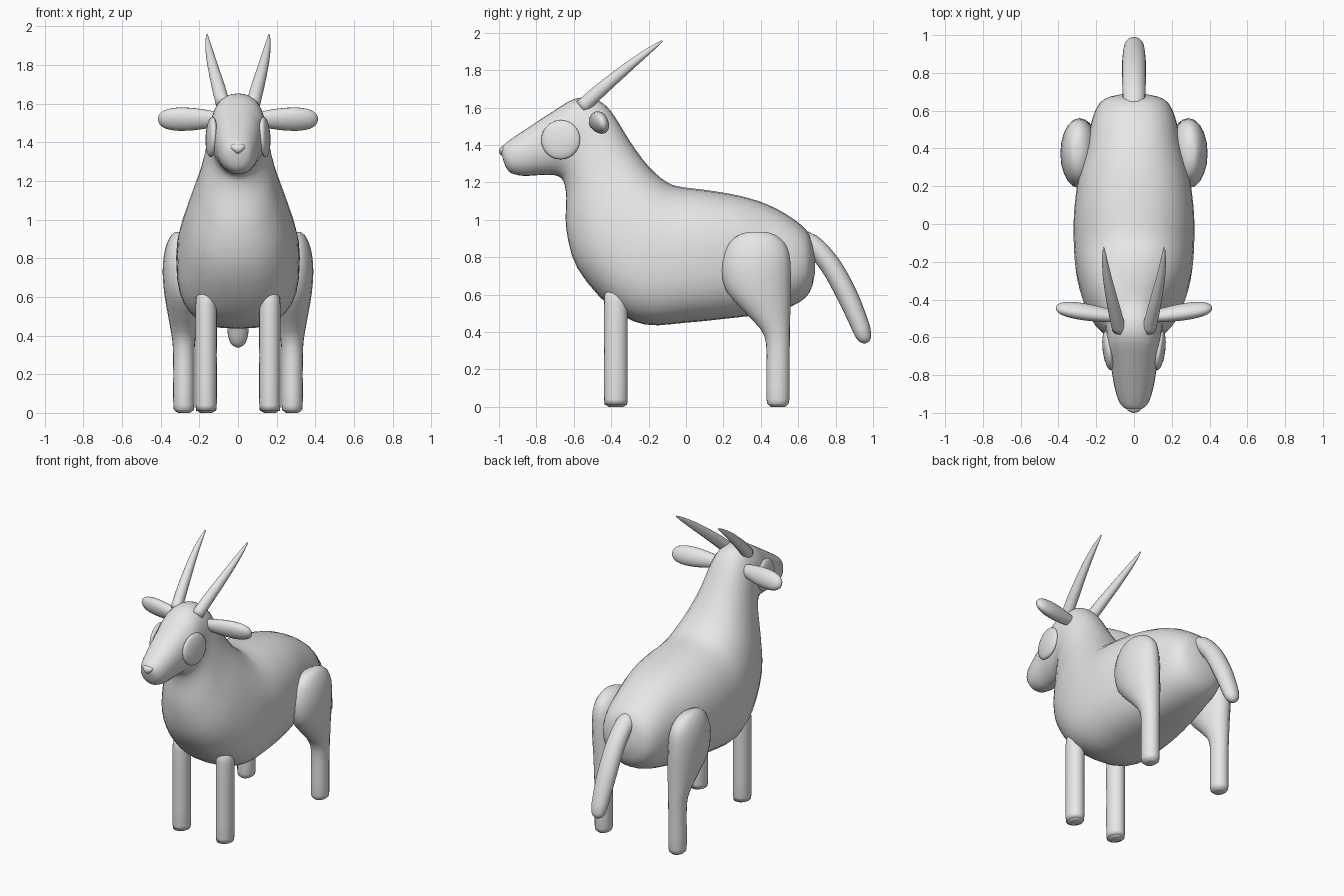
import bpy, bmesh, math
from mathutils import Vector, Matrix

if "Cube" in bpy.data.objects:
    bpy.data.objects.remove(bpy.data.objects["Cube"])

hide = bpy.data.materials.new("pale_grey_hide")
hide.diffuse_color = (0.8, 0.8, 0.8, 1)
hide.use_nodes = True
hide.node_tree.nodes["Principled BSDF"].inputs["Base Color"].default_value = hide.diffuse_color


def finish(name, bm):
    bmesh.ops.recalc_face_normals(bm, faces=bm.faces)
    mesh = bpy.data.meshes.new(name)
    bm.to_mesh(mesh)
    bm.free()
    mesh.materials.append(hide)
    for p in mesh.polygons:
        p.use_smooth = True
    ob = bpy.data.objects.new(name, mesh)
    bpy.context.collection.objects.link(ob)
    return ob


def spline(rows, steps):
    """Smooth interpolation between rows of numbers."""
    out = []
    for i in range(len(rows) - 1):
        p0, p1, p2, p3 = (rows[max(0, min(len(rows) - 1, i + k))] for k in (-1, 0, 1, 2))
        for s in range(steps):
            t = s / steps
            out.append([0.5 * (2 * b + (c - a) * t + (2 * a - 5 * b + 4 * c - d) * t * t
                               + (3 * b - a - 3 * c + d) * t ** 3)
                        for a, b, c, d in zip(p0, p1, p2, p3)])
    return out + [list(rows[-1])]


def loft(name, rings):
    bm = bmesh.new()
    loops = [[bm.verts.new(p) for p in r] for r in rings]
    n = len(loops[0])
    for a, b in zip(loops, loops[1:]):
        for i in range(n):
            j = (i + 1) % n
            bm.faces.new((a[i], a[j], b[j], b[i]))
    for end in (loops[0], loops[-1]):
        mid = bm.verts.new(sum((v.co for v in end), Vector()) / n)
        for i in range(n):
            bm.faces.new((end[i], end[(i + 1) % n], mid))
    return finish(name, bm)


def ring(center, u, v, n=20, up=2.0, down=2.0):
    """Superellipse ring; exponents differ on the u+ and u- halves."""
    pts = []
    for i in range(n):
        a = 2 * math.pi * i / n
        c, s = math.cos(a), math.sin(a)
        e = 2 / (up if c > 0 else down)
        pts.append(center + u * math.copysign(abs(c) ** e, c) + v * math.copysign(abs(s) ** e, s))
    return pts


def ball(name, loc, size, rot):
    bm = bmesh.new()
    bmesh.ops.create_uvsphere(bm, u_segments=24, v_segments=14, radius=1)
    bm.transform(Matrix.Translation(loc) @ rot @ Matrix.Diagonal((*size, 1)))
    return finish(name, bm)


# Body, neck and head: back y,z / belly y,z / half width / lower squareness
body = [
    (.69, .80, .69, .72, .05, 2.0),
    (.66, .92, .66, .61, .16, 2.1),
    (.58, 1.00, .57, .54, .215, 2.2),
    (.44, 1.08, .40, .495, .25, 2.4),
    (.28, 1.13, .20, .47, .295, 2.6),
    (.10, 1.16, .00, .45, .318, 2.7),
    (-.02, 1.175, -.22, .44, .318, 2.7),
    (-.10, 1.20, -.40, .53, .305, 2.6),
    (-.20, 1.285, -.58, .74, .26, 2.4),
    (-.30, 1.42, -.64, .95, .20, 2.2),
    (-.38, 1.55, -.64, 1.12, .165, 2.1),
    (-.44, 1.62, -.655, 1.205, .15, 2.1),
    (-.51, 1.65, -.69, 1.235, .145, 2.1),
    (-.60, 1.645, -.745, 1.24, .14, 2.1),
    (-.71, 1.58, -.80, 1.238, .122, 2.1),
    (-.84, 1.495, -.87, 1.235, .105, 2.1),
    (-.93, 1.435, -.935, 1.25, .083, 2.1),
    (-.975, 1.40, -.965, 1.285, .056, 2.0),
    (-.99, 1.37, -.98, 1.33, .02, 2.0),
]
rings = []
for ty, tz, by, bz, w, sq in spline(body, 3):
    top, low = Vector((0, ty, tz)), Vector((0, by, bz))
    rings.append(ring((top + low) / 2, (top - low) / 2, Vector((w, 0, 0)), 32, 2.25, sq))
loft("body_neck_head", rings)

# Tail: y, z, radius along the path
tail = spline([(.58, .90, .05), (.67, .87, .054), (.77, .76, .056), (.86, .60, .056),
               (.925, .45, .05), (.945, .395, .045), (.96, .36, .033), (.968, .343, .012)], 3)
rings = []
for i, (y, z, r) in enumerate(tail):
    a, b = tail[max(0, i - 1)], tail[min(len(tail) - 1, i + 1)]
    d = Vector((0, b[0] - a[0], b[1] - a[1])).normalized()
    rings.append(ring(Vector((0, y, z)), Vector((0, -d.z, d.y)) * r, Vector((r * 1.12, 0, 0))))
loft("tail", rings)

# Nose pad: rounded wedge, narrower below
bm = bmesh.new()
bmesh.ops.create_uvsphere(bm, u_segments=20, v_segments=12, radius=1)
for v in bm.verts:
    v.co.x *= 0.7 + 0.35 * v.co.z
bm.transform(Matrix.Translation((0, -.975, 1.367)) @ Matrix.Diagonal((.05, .025, .026, 1)))
finish("nose", bm)

# Leg sections: z, y min, y max, x inner, x outer
hind = [(.0, .455, .53, .25, .31), (.012, .44, .543, .233, .327), (.04, .43, .553, .225, .335),
        (.2, .43, .553, .225, .335), (.34, .428, .555, .224, .337), (.42, .395, .556, .215, .347),
        (.52, .30, .558, .20, .365), (.62, .215, .56, .19, .382), (.73, .19, .56, .19, .39),
        (.82, .205, .552, .20, .383), (.88, .235, .525, .22, .367), (.92, .285, .475, .25, .345),
        (.936, .34, .42, .28, .325)]
fore = [(.0, -.415, -.335, .135, .195), (.012, -.43, -.32, .118, .212), (.04, -.438, -.312, .11, .22),
        (.3, -.438, -.312, .11, .22), (.56, -.438, -.312, .11, .22), (.61, -.43, -.32, .12, .21),
        (.63, -.41, -.34, .14, .19)]

for s, side in ((-1, "left"), (1, "right")):
    for label, rows in (("hind_leg", hind), ("front_leg", fore)):
        loft(f"{label}_{side}", [
            ring(Vector((s * (c + d) / 2, (a + b) / 2, z)), Vector((0, (b - a) / 2, 0)),
                 Vector(((d - c) / 2, 0, 0))) for z, a, b, c, d in spline(rows, 2)])

    # Horn: tapered, swept back and outward
    horn = spline([(.078, -.56, 1.60, .04), (.105, -.45, 1.70, .036), (.138, -.30, 1.825, .026),
                   (.155, -.19, 1.91, .015), (.16, -.125, 1.957, .004)], 4)
    across = Vector((0, -.62, .78))
    loft(f"horn_{side}", [ring(Vector((s * x, y, z)), across * r, Vector((r * .95, 0, 0)), 16)
                          for x, y, z, r in horn])

    # Ear: x, y, height, thickness along its length
    ear = spline([(.10, -.487, .035, .03), (.15, -.482, .047, .036), (.23, -.47, .059, .042),
                  (.31, -.458, .062, .042), (.37, -.45, .052, .034), (.402, -.447, .032, .02),
                  (.413, -.446, .01, .007)], 3)
    u, v = Vector((0, -.35, .94)), Vector((0, .94, .35))
    loft(f"ear_{side}", [ring(Vector((s * x, y, 1.52)), u * h, v * t) for x, y, h, t in ear])

    # Eye: shallow round dome on the side of the head
    ball(f"eye_{side}", (s * .137, -.67, 1.428), (.028, .105, .105),
         Matrix.Rotation(s * -.13, 4, 'Z') @ Matrix.Rotation(s * -.05, 4, 'Y'))
